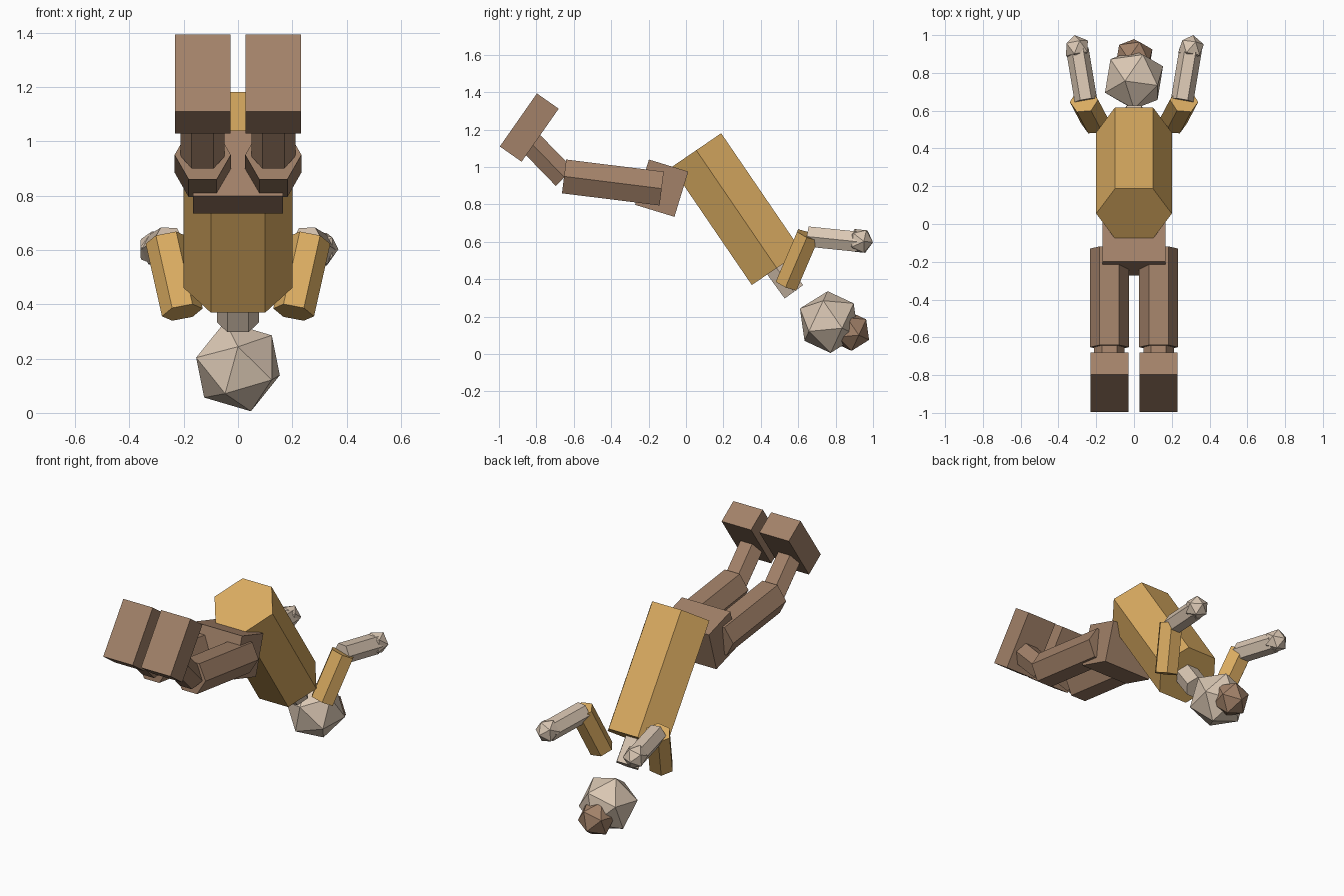
import bpy, bmesh, math
from mathutils import Vector, Matrix

cube = bpy.data.objects.get("Cube")
if cube:
    bpy.data.objects.remove(cube)


def material(name, rgb):
    m = bpy.data.materials.new(name)
    m.use_nodes = True
    m.diffuse_color = (*rgb, 1)
    m.node_tree.nodes["Principled BSDF"].inputs["Base Color"].default_value = (*rgb, 1)
    return m


SKIN = material("pale skin", (0.70, 0.57, 0.45))
BROWN = material("brown", (0.36, 0.22, 0.14))
OCHRE = material("ochre", (0.70, 0.41, 0.12))


def finish(name, bm, mat, matrix):
    bmesh.ops.recalc_face_normals(bm, faces=bm.faces)
    mesh = bpy.data.meshes.new(name)
    bm.to_mesh(mesh)
    bm.free()
    mesh.materials.append(mat)
    obj = bpy.data.objects.new(name, mesh)
    bpy.context.collection.objects.link(obj)
    obj.matrix_world = matrix
    return obj


def frame(direction, origin):
    """Matrix whose z follows direction and whose x stays near world x."""
    z = Vector(direction).normalized()
    x = (Vector((1, 0, 0)) - z * z.x).normalized()
    rot = Matrix((x, z.cross(x), z)).transposed().to_4x4()
    return Matrix.Translation(origin) @ rot


def limb(name, start, end, width, depth, mat):
    """Six-sided prism between two points, corners on its left and right."""
    axis = Vector(end) - Vector(start)
    bm = bmesh.new()
    rings = []
    for h in (0, axis.length):
        rings.append([bm.verts.new((width / 2 * math.cos(i * math.pi / 3),
                                    depth / 2 * math.sin(i * math.pi / 3) / math.sin(math.pi / 3), h))
                      for i in range(6)])
    low, high = rings
    bm.faces.new(low)
    bm.faces.new(high)
    for i in range(6):
        j = (i + 1) % 6
        bm.faces.new((low[i], low[j], high[j], high[i]))
    return finish(name, bm, mat, frame(axis, start))


def box(name, centre, size, tilt, mat):
    bm = bmesh.new()
    bmesh.ops.create_cube(bm, size=1)
    bmesh.ops.scale(bm, vec=size, verts=bm.verts)
    return finish(name, bm, mat, Matrix.Translation(centre) @ Matrix.Rotation(math.radians(tilt), 4, 'X'))


def ball(name, centre, radius, direction, mat):
    bm = bmesh.new()
    bmesh.ops.create_icosphere(bm, subdivisions=1, radius=radius)
    return finish(name, bm, mat, frame(direction, centre))


# Trunk, diving head first
limb("torso", (0, 0.055, 1.09), (0, 0.485, 0.46), 0.4, 0.322, OCHRE)
box("pelvis", (0, -0.13, 0.887), (0.333, 0.22, 0.253), -17, BROWN)
limb("neck", (0, 0.47, 0.48), (0, 0.577, 0.333), 0.155, 0.122, SKIN)

# Head and hair bun
head_up = (0, 0.906, -0.423)
ball("head", (0, 0.765, 0.171), 0.172, head_up, SKIN)
ball("hair_bun", (0, 0.88, 0.122), 0.109, head_up, BROWN)

# Arms and legs on both sides
for side, s in (("left", 1), ("right", -1)):
    limb(side + "_upper_arm", (s * 0.205, 0.538, 0.37), (s * 0.265, 0.652, 0.637), 0.153, 0.12, OCHRE)
    elbow, wrist = Vector((s * 0.255, 0.655, 0.628)), Vector((s * 0.3, 0.925, 0.6))
    limb(side + "_forearm", elbow, wrist, 0.12, 0.108, SKIN)
    ball(side + "_hand", (s * 0.302, 0.93, 0.605), 0.071, wrist - elbow, SKIN)

    knee = (s * 0.13, -0.652, 0.95)
    limb(side + "_thigh", (s * 0.13, -0.13, 0.885), knee, 0.207, 0.182, BROWN)
    limb(side + "_shin", (s * 0.13, -0.65, 0.945), (s * 0.13, -0.825, 1.125), 0.162, 0.13, BROWN)
    box(side + "_foot", (s * 0.13, -0.838, 1.211), (0.203, 0.142, 0.346), -35, BROWN)
